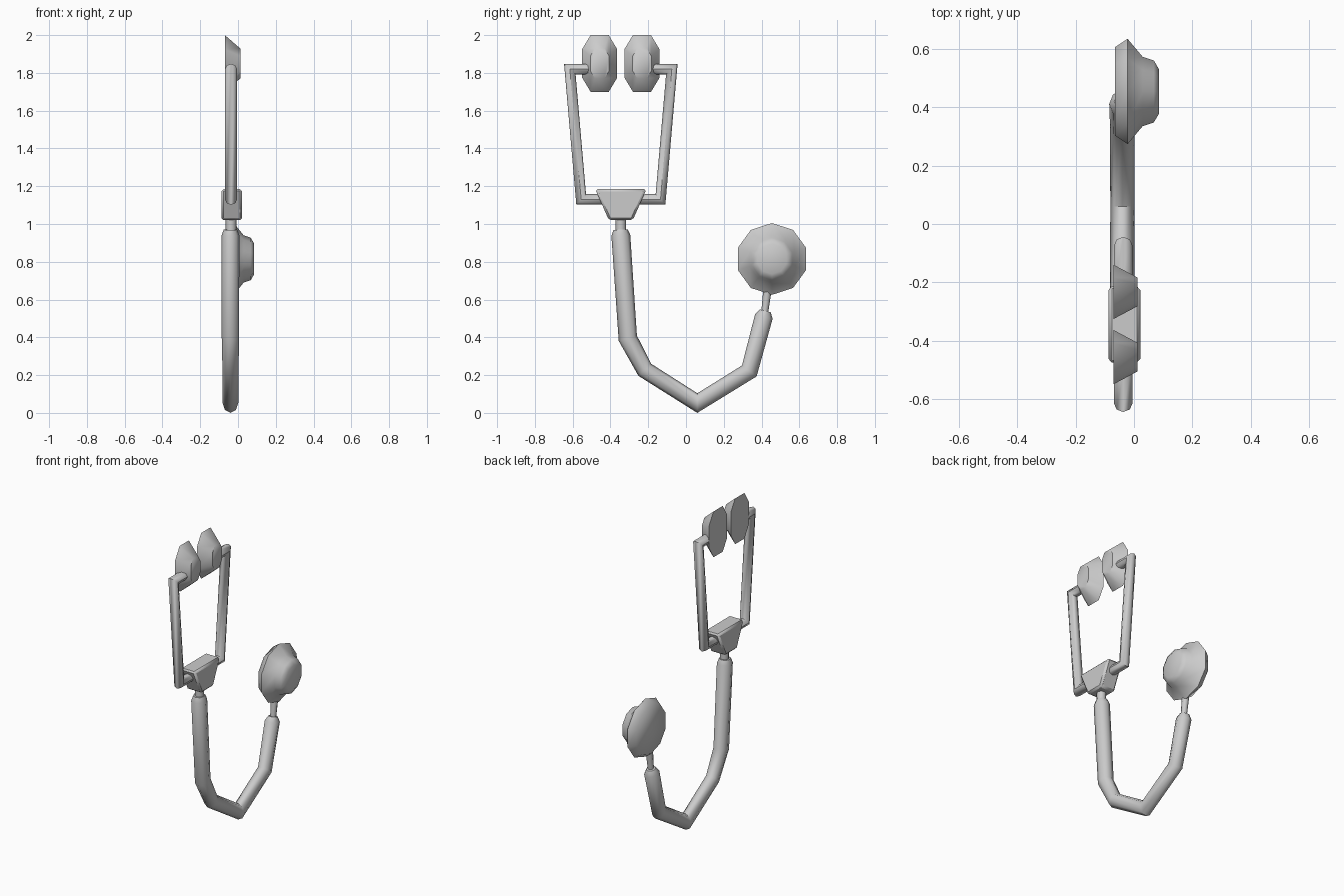
import bpy, bmesh
from math import cos, sin, pi, radians
from mathutils import Vector

if "Cube" in bpy.data.objects:
    bpy.data.objects.remove(bpy.data.objects["Cube"])

MID_Y = -0.345   # symmetry line of the headset


def finish(name, bm, angle=50):
    bmesh.ops.recalc_face_normals(bm, faces=bm.faces)
    me = bpy.data.meshes.new(name)
    bm.to_mesh(me)
    bm.free()
    ob = bpy.data.objects.new(name, me)
    bpy.context.collection.objects.link(ob)
    bpy.ops.object.select_all(action='DESELECT')
    ob.select_set(True)
    bpy.context.view_layer.objects.active = ob
    bpy.ops.object.shade_smooth_by_angle(angle=radians(angle))
    return ob


def skin(name, rings, angle=50):
    """Bridge a list of closed point rings and cap both ends."""
    bm = bmesh.new()
    vs = [[bm.verts.new(p) for p in r] for r in rings]
    n = len(vs[0])
    for a, b in zip(vs, vs[1:]):
        for i in range(n):
            j = (i + 1) % n
            bm.faces.new((a[i], a[j], b[j], b[i]))
    bm.faces.new(vs[0])
    bm.faces.new(vs[-1])
    return finish(name, bm, angle)


def tube(name, path, x, depth=1.0, sides=8):
    """Mitred tube along (y, z, radius) points lying in the plane x."""
    pts = [Vector(p[:2]) for p in path]
    rings = []
    for k, p in enumerate(pts):
        d0 = (p - pts[k - 1]).normalized() if k else (pts[1] - p).normalized()
        d1 = (pts[k + 1] - p).normalized() if k < len(pts) - 1 else d0
        t = (d0 + d1).normalized()
        side = Vector((-t.y, t.x)) / max(t.dot(d0), 0.3)
        r = path[k][2]
        ring = []
        for i in range(sides):
            a = 2 * pi * i / sides
            q = p + side * r * cos(a)
            ring.append((x + depth * r * sin(a), q.x, q.y))
        rings.append(ring)
    return skin(name, rings)


# Flexible main tube with tapered ends
tube("main_tube", [(-0.346, 0.97, 0.038), (-0.345, 0.94, 0.05), (-0.308, 0.395, 0.049),
                   (-0.218, 0.228, 0.045), (0.06, 0.052, 0.044), (0.335, 0.222, 0.045),
                   (0.412, 0.51, 0.048), (0.42, 0.54, 0.03)], -0.04, 0.94)

# Metal stems joining the tube to the yoke and the chest piece
tube("yoke_stem", [(-0.345, 0.94, 0.028), (-0.345, 1.05, 0.028)], -0.037)
tube("chest_stem", [(0.415, 0.52, 0.018), (0.435, 0.68, 0.023)], -0.037)

# Trapezoid yoke with chamfered edges
outline = [(-0.136, 1.185), (0.136, 1.185), (0.063, 1.02), (-0.063, 1.02)]
yoke = skin("yoke", [[(x, MID_Y + y, z) for y, z in outline] for x in (-0.088, 0.022)], 30)
bev = yoke.modifiers.new("chamfer", 'BEVEL')
bev.width = 0.012
bev.segments = 1

# Ear tubes and ear tips, mirrored about the yoke
half_tip = [(0.048, 0.15), (0.093, 0.075), (0.093, -0.075), (0.048, -0.15)]
tip = half_tip + [(-y, z) for y, z in reversed(half_tip)]
for side, s in (("left", -1), ("right", 1)):
    path = [(0.09, 1.13), (0.21, 1.13), (0.27, 1.82), (0.17, 1.82)]
    tube("ear_tube_" + side, [(MID_Y + s * y, z, 0.028) for y, z in path], -0.037, 1.15)
    cy = MID_Y + s * 0.112
    skin("ear_tip_" + side,
         [[(x, cy + y * k, 1.85 + z * k) for y, z in tip]
          for x, k in ((-0.07, 1.0), (0.012, 0.53))], 50)

# Chest piece: turned disc with a raised bell, axis along x
profile = [(-0.065, 0.16), (-0.022, 0.19), (0.03, 0.125), (0.068, 0.112), (0.086, 0.08)]
skin("chest_piece",
     [[(x, 0.455 + r * sin(2 * pi * i / 10), 0.815 + r * cos(2 * pi * i / 10))
       for i in range(10)] for x, r in profile], 60)
